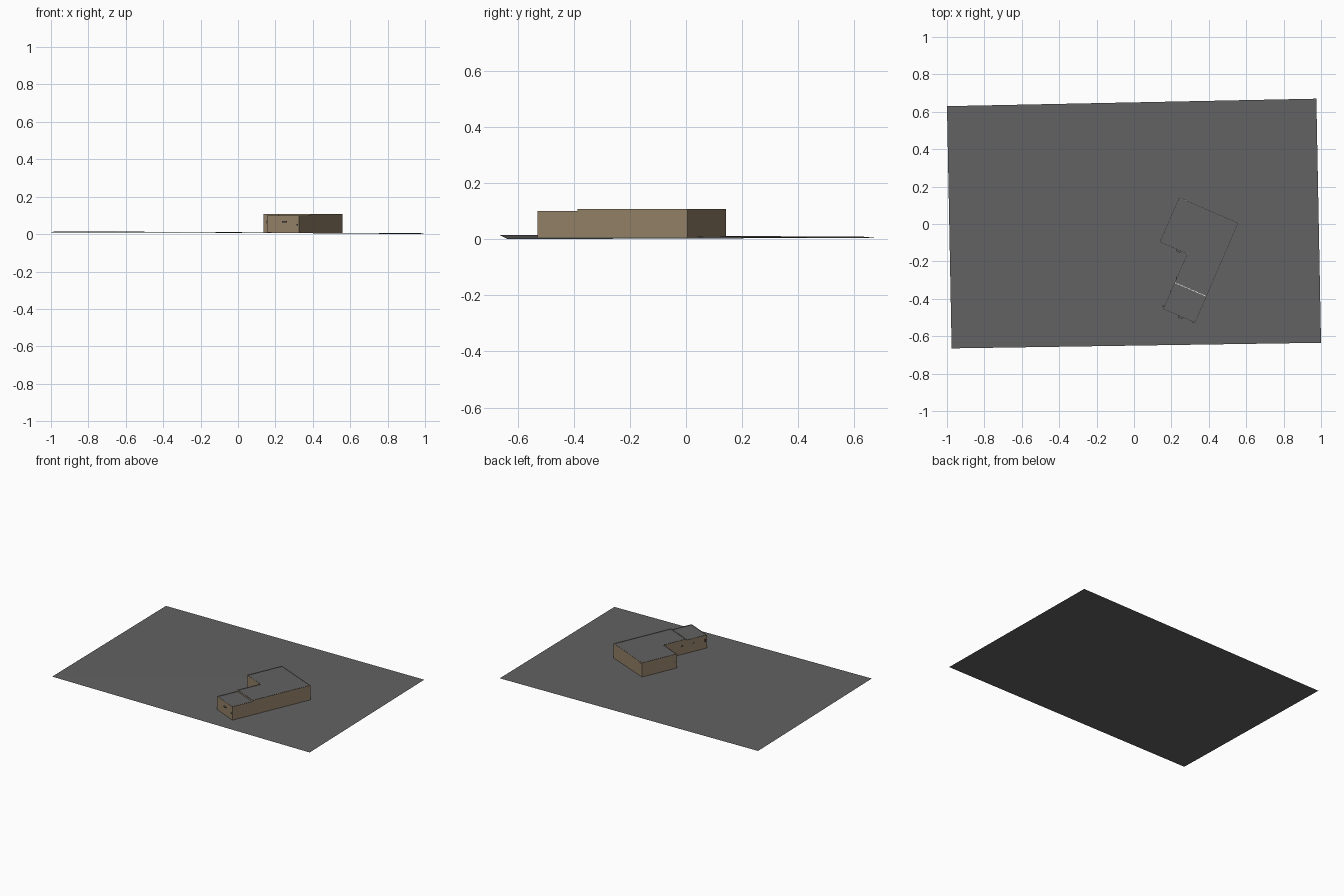
import bpy, bmesh, math
from mathutils import Matrix, Vector

if "Cube" in bpy.data.objects:
    bpy.data.objects.remove(bpy.data.objects["Cube"])


def material(name, rgb):
    m = bpy.data.materials.new(name)
    m.diffuse_color = (*rgb, 1)
    m.use_nodes = True
    m.node_tree.nodes["Principled BSDF"].inputs["Base Color"].default_value = m.diffuse_color
    return m


GREY = material("asphalt grey", (0.122, 0.122, 0.122))
TAN = material("tan wall", (0.29, 0.217, 0.137))
WHITE = material("white trim", (0.75, 0.73, 0.71))

# Building frame: origin at its back left corner, turned clockwise
PLACE = Matrix.Translation((0.243, 0.142, 0)) @ Matrix.Rotation(math.radians(-23.4), 4, 'Z')

# Ground corners; the building stands on the triangle of the first three
GROUND = [Vector(c) for c in ((-0.975, -0.665, 0.015), (1.0, -0.635, 0.0),
                              (0.975, 0.67, 0.005), (-1.0, 0.63, 0.009))]
UP = (GROUND[1] - GROUND[0]).cross(GROUND[2] - GROUND[0])


def ground_height(p):
    return GROUND[0].z - (UP.x * (p.x - GROUND[0].x) + UP.y * (p.y - GROUND[0].y)) / UP.z


def finish(name, bm, mats, matrix=PLACE):
    bmesh.ops.transform(bm, matrix=matrix, verts=bm.verts)
    me = bpy.data.meshes.new(name)
    bm.to_mesh(me)
    bm.free()
    for m in mats:
        me.materials.append(m)
    ob = bpy.data.objects.new(name, me)
    bpy.context.collection.objects.link(ob)
    return ob


def flat_roof_block(name, outline, height):
    """Tan walls from an outline, with a thin white coping and sunken grey roof."""
    bm = bmesh.new()
    face = bm.faces.new([bm.verts.new((x, y, 0)) for x, y in outline])
    out = bmesh.ops.extrude_face_region(bm, geom=[face])["geom"]
    bmesh.ops.translate(bm, vec=(0, 0, height),
                        verts=[g for g in out if isinstance(g, bmesh.types.BMVert)])
    bmesh.ops.recalc_face_normals(bm, faces=bm.faces)
    top = max(bm.faces, key=lambda f: f.calc_center_median().z)
    bmesh.ops.inset_region(bm, faces=[top], thickness=0.002, use_even_offset=True)
    roof = bmesh.ops.extrude_face_region(bm, geom=[top])["geom"]
    bmesh.ops.translate(bm, vec=(0, 0, -0.004),
                        verts=[g for g in roof if isinstance(g, bmesh.types.BMVert)])
    if top.is_valid:
        bm.faces.remove(top)
    bm.normal_update()
    for f in bm.faces:
        if f.normal.z > 0.5:
            f.material_index = 2 if f.calc_center_median().z > height - 0.001 else 1
    # Rest the bottom edge just on the sloping ground
    for v in bm.verts:
        if v.co.z < 0.001:
            v.co.z = ground_height(PLACE @ v.co) + 0.0003
    return finish(name, bm, [TAN, GREY, WHITE])


def box(name, center, size, mat):
    bm = bmesh.new()
    bmesh.ops.create_cube(bm, size=1, matrix=Matrix.Translation(center) @ Matrix.Diagonal((*size, 1)))
    return finish(name, bm, [mat])


# Slightly uneven ground sheet
bm = bmesh.new()
v = [bm.verts.new(c) for c in GROUND]
bm.faces.new((v[0], v[1], v[2]))
bm.faces.new((v[0], v[2], v[3]))
finish("ground_sheet", bm, [GREY], Matrix.Identity(4))

# Main L-shaped block and lower annex
flat_roof_block("main_block", [(-0.002, 0), (-0.002, -0.261), (0.157, -0.261), (0.157, -0.428),
                               (0.343, -0.428), (0.343, 0)], 0.108)
flat_roof_block("annex_block", [(0.157, -0.428), (0.157, -0.582), (0.343, -0.582), (0.343, -0.428)], 0.1)

# Doors with small canopies, on the annex front and the notch wall
for label, x, y in (("annex", 0.255, -0.582), ("notch", 0.105, -0.261)):
    box(label + "_door", (x, y, 0.036), (0.014, 0.002, 0.054), TAN)
    box(label + "_canopy", (x + 0.004, y - 0.004, 0.066), (0.024, 0.009, 0.006), GREY)

# Back door near the corner
box("back_door", (0.026, 0, 0.06), (0.03, 0.002, 0.08), TAN)

# Small window plates on the left walls
for i, y in enumerate((-0.40, -0.48)):
    box(f"annex_window_{i}", (0.157, y, 0.066), (0.006, 0.012, 0.012), GREY)
box("left_window", (-0.002, -0.245, 0.055), (0.003, 0.008, 0.014), GREY)

# Wall lamps at the annex corner and front
box("corner_lamp", (0.154, -0.568, 0.065), (0.01, 0.008, 0.018), GREY)
box("front_lamp", (0.33, -0.583, 0.05), (0.006, 0.005, 0.01), GREY)
